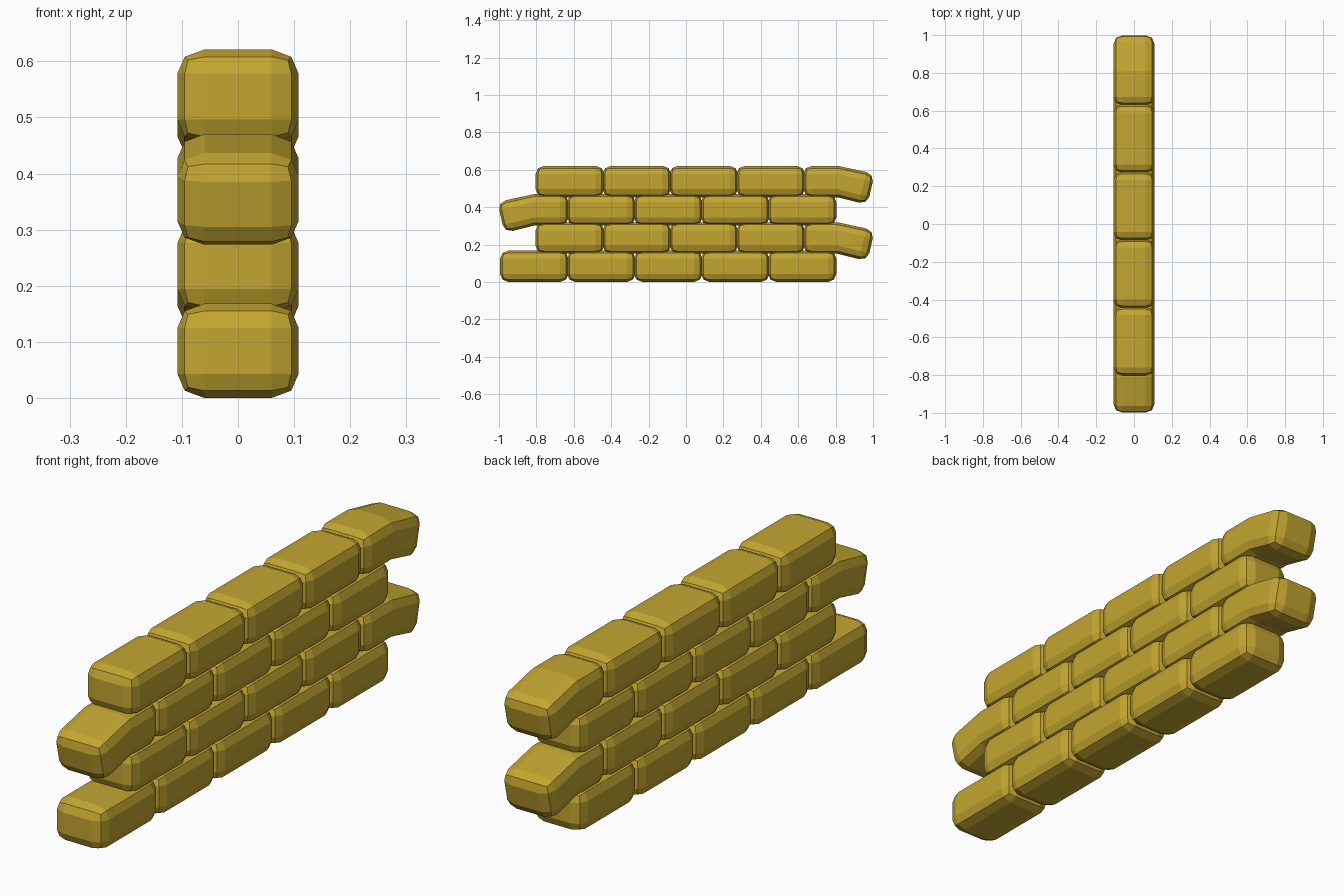
import bpy, bmesh, math
from mathutils import Vector

if "Cube" in bpy.data.objects:
    bpy.data.objects.remove(bpy.data.objects["Cube"])

HALF = (0.108, 0.183, 0.084)     # half size of a bag in x, y, z
INNER = (0.060, 0.138, 0.041)    # where the flat middle of each face stops
PULL = (0.0, 0.0, 0.013, 0.019)  # how far faces, edges, corners are drawn in
PITCH, RISE = 0.358, 0.151
DROOP = math.radians(13)

sand = bpy.data.materials.new("sandbag ochre")
sand.diffuse_color = (0.55, 0.38, 0.03, 1)
sand.use_nodes = True
sand.node_tree.nodes["Principled BSDF"].inputs["Base Color"].default_value = sand.diffuse_color


def bag(name, y, z, droop=0):
    """Puffy box; droop = +1 / -1 bends that y end downwards."""
    bm = bmesh.new()
    bmesh.ops.create_cube(bm, size=2)
    bmesh.ops.subdivide_edges(bm, edges=bm.edges[:], cuts=2, use_grid_fill=True)
    for v in bm.verts:
        outer = [abs(c) > 0.9 for c in v.co]
        pull = PULL[sum(outer)]
        v.co = Vector([math.copysign(HALF[i] - pull if outer[i] else INNER[i], v.co[i])
                       for i in range(3)])
    if droop:
        # extra loop at the middle, then swing the outer half down
        bmesh.ops.bisect_plane(bm, geom=bm.verts[:] + bm.edges[:] + bm.faces[:],
                               plane_co=(0, 0, 0), plane_no=(0, 1, 0))
        for v in bm.verts:
            d = v.co.y * droop
            if d > 1e-4:
                h = v.co.z
                v.co.y = droop * (d * math.cos(DROOP) + h * math.sin(DROOP))
                v.co.z = h * math.cos(DROOP) - d * math.sin(DROOP)
    bmesh.ops.recalc_face_normals(bm, faces=bm.faces[:])
    me = bpy.data.meshes.new(name)
    bm.to_mesh(me)
    bm.free()
    me.materials.append(sand)
    ob = bpy.data.objects.new(name, me)
    ob.location = (0, y, z)
    bpy.context.collection.objects.link(ob)


# four staggered courses of five bags; overhanging end bags sag
for row in range(4):
    side = -1 if row % 2 == 0 else 1
    for i in range(5):
        sag = side if (i == 0 and row > 0) else 0
        bag(f"sandbag_row{row + 1}_{i + 1}", side * (0.811 - i * PITCH),
            HALF[2] + row * RISE, sag)
